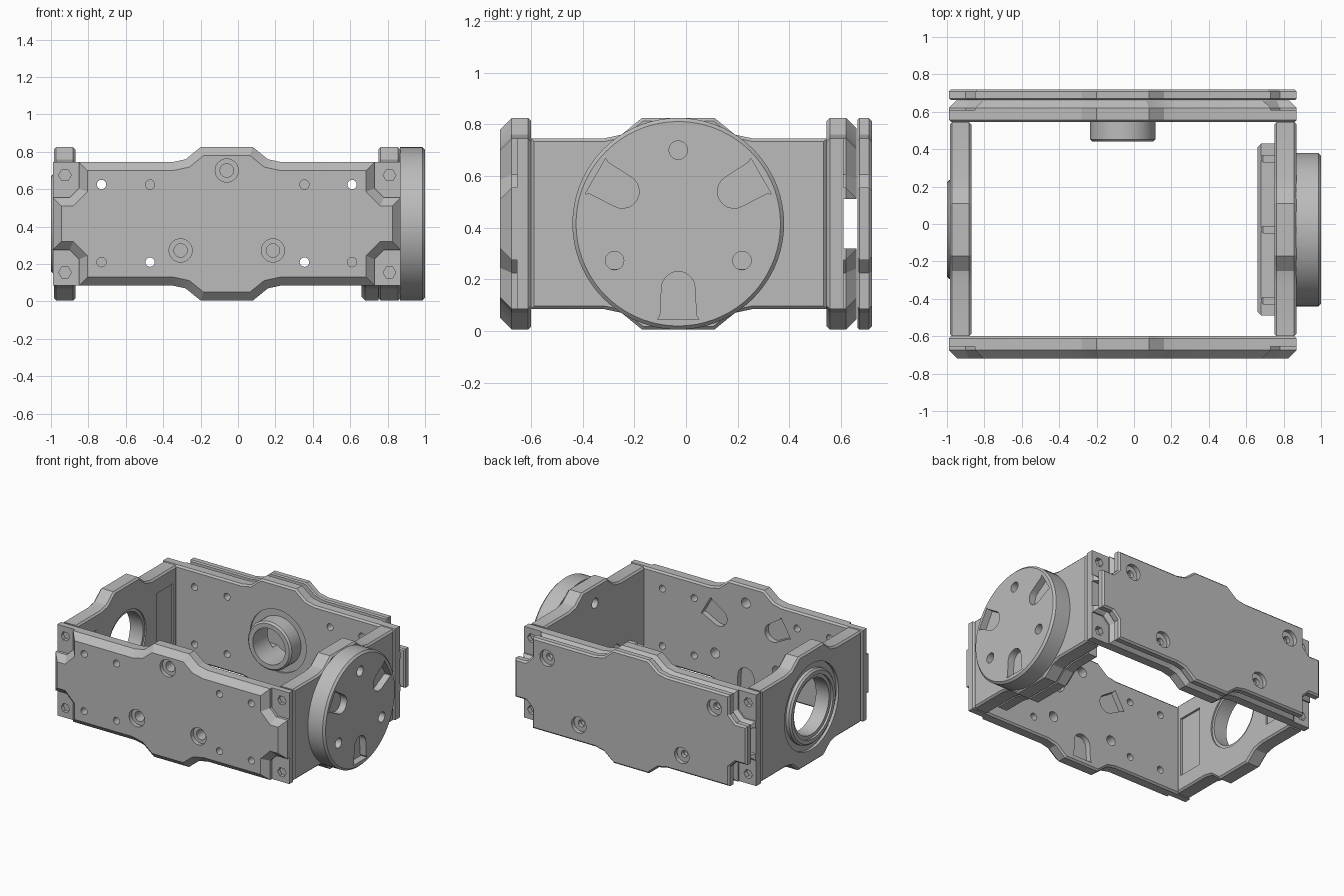
import bpy, bmesh
from math import sin, cos, pi, radians

if "Cube" in bpy.data.objects:
    bpy.data.objects.remove(bpy.data.objects["Cube"])

grey = bpy.data.materials.new("plain grey")
grey.use_nodes = True
grey.diffuse_color = (0.5, 0.5, 0.5, 1)
grey.node_tree.nodes["Principled BSDF"].inputs["Base Color"].default_value = (0.5, 0.5, 0.5, 1)

MID = 0.415            # height of the middle plane
LO, HI = -0.99, 0.87   # ends of the long plates
CX, CY = -0.06, -0.03  # hub centres on the long and short plates


def prism(name, pts, axis, a, b, bevel_a=0, bevel_b=0):
    """Extrude a 2D outline along x or y, with optional chamfer on each cap."""
    bm = bmesh.new()
    def cap(t):
        return [bm.verts.new((t, u, v) if axis == "x" else (u, t, v)) for u, v in pts]
    va, vb = cap(a), cap(b)
    fa, fb = bm.faces.new(va), bm.faces.new(vb[::-1])
    n = len(pts)
    for i in range(n):
        j = (i + 1) % n
        bm.faces.new((va[j], va[i], vb[i], vb[j]))
    bmesh.ops.recalc_face_normals(bm, faces=bm.faces)
    edges_a, edges_b = list(fa.edges), list(fb.edges)
    for edges, width in ((edges_a, bevel_a), (edges_b, bevel_b)):
        if width:
            bmesh.ops.bevel(bm, geom=edges, offset=width, segments=1, profile=0.5,
                            affect="EDGES", clamp_overlap=False)
    bmesh.ops.recalc_face_normals(bm, faces=bm.faces)
    mesh = bpy.data.meshes.new(name)
    bm.to_mesh(mesh)
    bm.free()
    mesh.materials.append(grey)
    ob = bpy.data.objects.new(name, mesh)
    bpy.context.collection.objects.link(ob)
    return ob


def circle(u, v, r, n=40):
    return [(u + r * cos(2 * pi * i / n), v + r * sin(2 * pi * i / n)) for i in range(n)]


def rect(u0, u1, v0, v1):
    return [(u0, v0), (u1, v0), (u1, v1), (u0, v1)]


def outline(lo, hi, c, notched=False):
    """Plate outline with a central hump, mirrored about the middle plane."""
    hump = [(0.29, 0.33), (0.22, 0.345), (0.14, 0.41)]
    top = [(c - u, v) for u, v in hump] + [(c + u, v) for u, v in hump[::-1]]
    if notched:
        step = [(0, 0.14), (0.09, 0.14), (0.14, 0.19), (0.14, 0.33)]
        top = [(lo + u, v) for u, v in step] + top + [(hi - u, v) for u, v in step[::-1]]
    else:
        top = [(lo, 0.33)] + top + [(hi, 0.33)]
    return [(u, MID + v) for u, v in top] + [(u, MID - v) for u, v in top[::-1]]


def pocket(c, angle):
    """Dome-ended slot pointing at the hub centre."""
    dome = [(0.25 - 0.065 * sin(t), 0.065 * cos(t)) for t in (pi * i / 10 for i in range(11))]
    shape = [(0.37, 0.08), (0.355, 0.07)] + dome + [(0.355, -0.07), (0.37, -0.08)]
    k, s = cos(angle), sin(angle)
    return [(c + r * k - t * s, MID + r * s + t * k) for r, t in shape]


def cut(parts, cutters):
    """Subtract every cutter from every part, then delete the cutters."""
    for ob in parts:
        for c in cutters:
            m = ob.modifiers.new("cut", "BOOLEAN")
            m.operation, m.solver, m.object = "DIFFERENCE", "EXACT", c
        bpy.context.view_layer.update()
        graph = bpy.context.evaluated_depsgraph_get()
        mesh = bpy.data.meshes.new_from_object(ob.evaluated_get(graph))
        ob.modifiers.clear()
        ob.data = mesh
    for c in cutters:
        bpy.data.objects.remove(c)


def hole(axis, u, v, r, a, b, n=20):
    return prism("cutter", circle(u, v, r, n), axis, a, b)


def around(c, degrees, r=0.285):
    return [(c + r * cos(radians(d)), MID + r * sin(radians(d))) for d in degrees]


BOLTS, SLOTS = (90, 210, 330), (30, 150, 270)
small = [(x, z) for x in (-0.73, -0.47, 0.355, 0.61) for z in (0.21, 0.625)]
corners = [(x, z) for x in (LO + 0.065, HI - 0.06) for z in (MID - 0.26, MID + 0.26)]


def long_plate(side, y_in, y_mid, y_out, cham):
    """Base slab plus a chamfered raised panel that leaves the corner tabs free."""
    base = prism(side + "_plate", outline(LO, HI, CX), "y", y_in, y_mid, 0.012, 0)
    panel = prism(side + "_raised_panel", outline(LO, HI, CX, True), "y", y_mid, y_out, 0, cham)
    away = 0.1 if y_out > y_in else -0.1
    cut([base, panel], [hole("y", x, z, 0.025, y_in - away, y_out + away, 16) for x, z in small])
    cut([base], [hole("y", x, z, 0.034, y_in + away * 0.3, y_mid + away, 6) for x, z in corners])
    return base, panel


# Front plate: bolt holes with counterbores outside, slots inside
front, front_panel = long_plate("front", -0.60, -0.655, -0.72, 0.045)
bolts = around(CX, BOLTS)
cut([front, front_panel], [hole("y", x, z, 0.036, -0.8, -0.5) for x, z in bolts])
cut([front_panel], [hole("y", x, z, 0.062, -0.8, -0.69, 28) for x, z in bolts])
cut([front], [prism("cutter", pocket(CX, radians(d)), "y", -0.64, -0.55) for d in SLOTS])

# Back plate: cable channel outside, bearing seat inside
back, back_panel = long_plate("back", 0.545, 0.61, 0.66, 0.04)
cut([back_panel], [prism("cutter", rect(-1.2, 1.2, 0.32, 0.51), "y", 0.58, 0.7)])
cut([back, back_panel], [hole("y", CX, MID, 0.13, 0.5, 0.7, 40)])
cut([back], [hole("y", CX, MID, 0.225, 0.5, 0.557, 48)])
hub = prism("back_hub_tube", circle(CX, MID, 0.175, 48), "y", 0.44, 0.56, 0.012, 0)
cut([hub], [hole("y", CX, MID, 0.13, 0.4, 0.7, 40)])

# Back cover with four countersunk bolts
cover = prism("back_cover", outline(LO, HI, CX, True), "y", 0.664, 0.72, 0.008, 0.012)
screws = [(-0.73, 0.625), (-0.47, 0.21), (0.355, 0.21), (0.61, 0.625)]
cut([cover], [hole("y", x, z, 0.025, 0.6, 0.8, 16) for x, z in screws])
cut([cover], [hole("y", x, z, 0.058, 0.69, 0.8, 28) for x, z in screws])

# Side plates
side_shape = outline(-0.6, 0.545, CY)
open_side = prism("right_side_plate", side_shape, "x", -0.985, -0.87, 0.012, 0.012)
cut([open_side], [hole("x", CY, MID, 0.22, -1.1, -0.8, 48)])
cut([open_side], [hole("x", CY, MID, 0.31, -1.1, -0.965, 48)])
cut([open_side], [prism("cutter", rect(y, y + 0.19, 0.2, 0.63), "x", -0.885, -0.8)
                  for y in (-0.56, 0.31)])
ring = prism("right_bearing_ring", circle(CY, MID, 0.265, 48), "x", -1.0, -0.88, 0.012, 0)
cut([ring], [hole("x", CY, MID, 0.2, -1.1, -0.8, 48)])
cut([ring], [hole("x", CY, MID, 0.225, -1.1, -0.985, 48)])

disc_side = prism("left_side_plate", side_shape, "x", 0.75, 0.868, 0.012, 0.012)

# Mounting disc with three bolt holes and three slots
disc = prism("left_mounting_disc", circle(CY, MID, 0.41, 72), "x", 0.866, 1.0, 0, 0.014)
cut([disc, disc_side], [hole("x", y, z, 0.036, 0.6, 1.1) for y, z in around(CY, BOLTS)])
cut([disc], [prism("cutter", pocket(CY, radians(d)), "x", 0.95, 1.1) for d in SLOTS])

# Inner ledge below the hub, following the plate's lower edge
lower = [(u, v) for u, v in outline(-0.49, 0.43, CY) if v < MID]
ledge = prism("left_inner_ledge", lower + [(-0.49, 0.24), (0.43, 0.24)], "x", 0.66, 0.752, 0.02, 0)
for i, y in enumerate((-0.41, CY, 0.35)):
    prism("ledge_rib_%d" % (i + 1), rect(y - 0.02, y + 0.02, 0.23, 0.28), "x", 0.68, 0.752, 0.01, 0)

# Smooth round walls, keep edges crisp
bpy.ops.object.select_all(action="DESELECT")
for ob in bpy.context.collection.objects:
    if ob.type == "MESH" and grey.name in ob.data.materials:
        ob.select_set(True)
        bpy.context.view_layer.objects.active = ob
bpy.ops.object.shade_smooth_by_angle(angle=radians(25))
